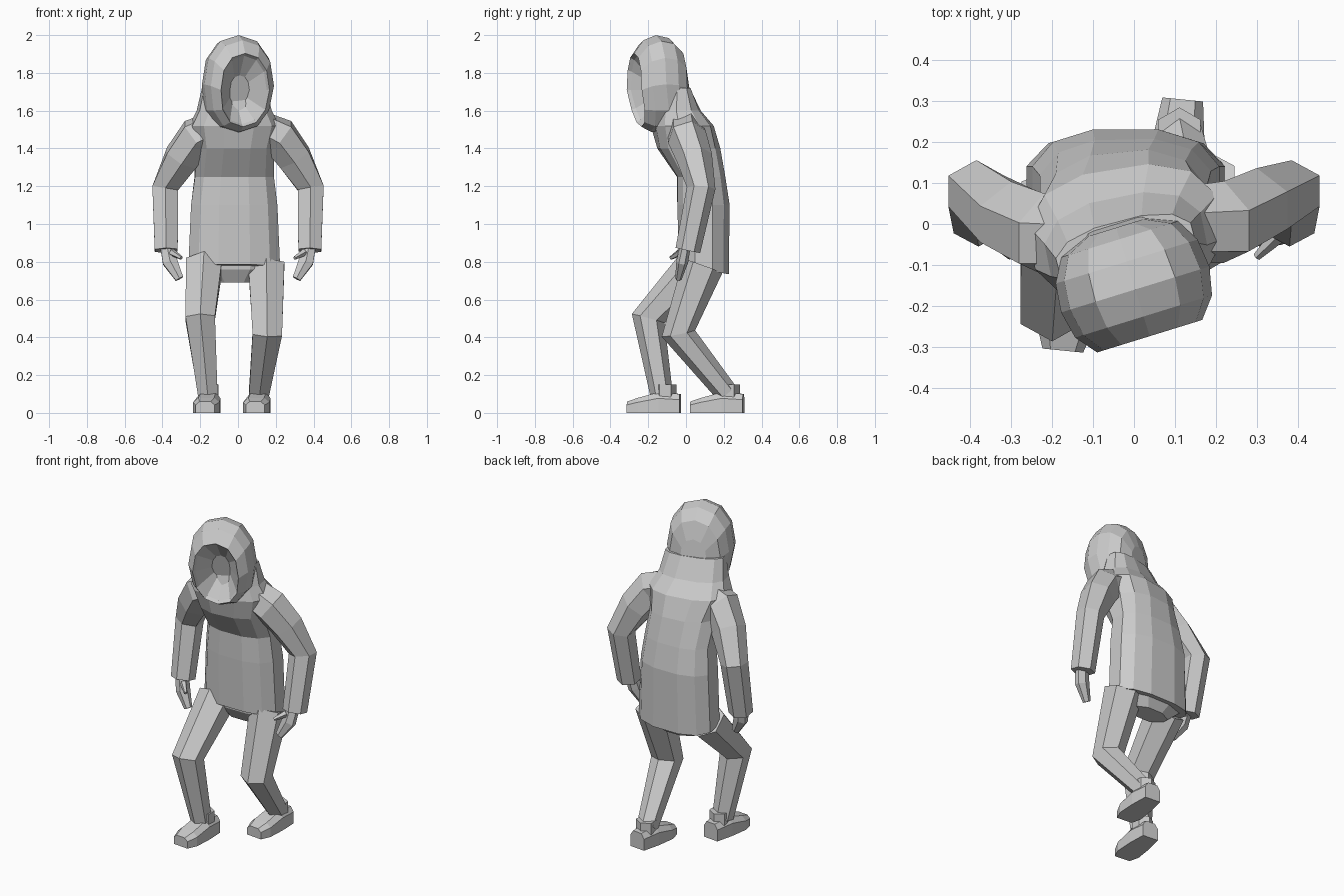
import bpy, bmesh
from math import sin, cos, pi, radians, copysign
from mathutils import Vector, Matrix

cube = bpy.data.objects.get("Cube")
if cube:
    bpy.data.objects.remove(cube)

tone = (.6, .6, .6, 1)
grey = bpy.data.materials.new("plain_grey")
grey.use_nodes = True
grey.diffuse_color = tone
grey.node_tree.nodes["Principled BSDF"].inputs["Base Color"].default_value = tone


def oval(count, power=1, turn=.5):
    """Unit oval; a power below one makes it boxier."""
    points = []
    for i in range(count):
        angle = 2 * pi * (i + turn) / count
        c, s = cos(angle), sin(angle)
        points.append((copysign(abs(c) ** power, c), copysign(abs(s) ** power, s)))
    return points


def loft(name, rings):
    """Skin a list of equal rings and cap both ends."""
    bm = bmesh.new()
    loops = [[bm.verts.new(point) for point in ring] for ring in rings]
    for lower, upper in zip(loops, loops[1:]):
        for i in range(len(lower)):
            bm.faces.new((lower[i - 1], lower[i], upper[i], upper[i - 1]))
    bm.faces.new(loops[0])
    bm.faces.new(loops[-1])
    bmesh.ops.recalc_face_normals(bm, faces=bm.faces)
    mesh = bpy.data.meshes.new(name)
    bm.to_mesh(mesh)
    bm.free()
    mesh.materials.append(grey)
    part = bpy.data.objects.new(name, mesh)
    bpy.context.collection.objects.link(part)


def limb(name, path, widths, depth_ratio=1, sides=6):
    """Tube along a path, each ring square to the path and as wide as given."""
    centres = [Vector(point) for point in path]
    rings = []
    for i, (centre, width) in enumerate(zip(centres, widths)):
        before = centres[max(i - 1, 0)]
        after = centres[min(i + 1, len(centres) - 1)]
        along = (after - before).normalized()
        across = (Vector((1, 0, 0)) - along * along.x).normalized()
        through = along.cross(across) * depth_ratio
        rings.append([centre + width * (across * x + through * y) for x, y in oval(sides)])
    loft(name, rings)


# Sweater body and cowl: height, front, back, half width; the chest twists as it rises
rings = []
for z, front, back, width in (
    (.76, -.04, .23, .25),
    (1.1, -.05, .235, .235),
    (1.25, -.05, .21, .215),
    (1.4, -.15, .18, .21),
    (1.52, -.18, .14, .24),
    (1.6, -.17, .07, .2),
    (1.72, -.14, .01, .175),
):
    twist = Matrix.Rotation(max(0, z - 1.2) / 2, 3, "Z")
    hem_slope = -.2 if z < 1 else 0
    depth = (back - front) / 2
    centre = Vector((-.02, front + depth, z))
    rings.append([centre + twist @ Vector((x * width, y * depth, hem_slope * y * depth))
                  for x, y in oval(12, .8)])
loft("sweater_body", rings)


# Hood: slices of a rounded shell from the rim to the back of the head
def hood_ring(degrees, size=1, sink=0):
    swell = cos(radians(degrees))
    depth = .15 * sin(radians(degrees)) + sink
    width = .19 * swell ** .5
    top = 1.75 + .25 * swell ** .7
    bottom = 1.75 - .27 * swell ** .2
    middle, half = (top + bottom) / 2, (top - bottom) / 2
    turn = Matrix.Rotation(.3, 3, "Z")
    return [turn @ Vector((x * width * size, depth + max(0, -z) * .04, middle + z * half * size))
            + Vector((0, -.15, 0)) for x, z in oval(12, .9, 0)]


hollow = [hood_ring(-60, .4, .1), hood_ring(-60, .93, .02)]
loft("hood", hollow + [hood_ring(angle) for angle in range(-60, 90, 28)])

# Sleeves, hands and thumbs, with the right shoulder pushed forward
for name, side in (("left", 1), ("right", -1)):
    push = side * .015

    def sided(*points):
        return [(x * side, y, z) for x, y, z in points]

    limb(name + "_sleeve",
         sided((.1, push - .02, 1.51), (.22, push - .01, 1.46), (.3, push + .03, 1.35),
               (.385, .08, 1.19), (.38, .01, .86)),
         (.1, .11, .1, .08, .07), .95)
    limb(name + "_hand",
         sided((.38, 0, .9), (.36, -.02, .8), (.31, -.04, .71)), (.04, .045, .025), .7)
    limb(name + "_thumb",
         sided((.35, -.03, .85), (.3, -.08, .82)), (.02, .01), sides=5)

# Trousers
limb("trouser_seat", [(-.02, .1, z) for z in (.84, .76, .69)], (.23, .22, .13), .5, 8)
leg_widths = (.11, .09, .06)
limb("right_trouser_leg", [(-.18, .06, .78), (-.2, -.2, .5), (-.16, -.13, .1)], leg_widths)
limb("left_trouser_leg", [(.15, .09, .78), (.155, -.04, .42), (.11, .22, .1)], leg_widths)


# Shoes, each with an ankle collar
def shoe(name, x, y, yaw):
    place = Matrix.Translation((x, y, 0)) @ Matrix.Rotation(yaw, 4, "Z")
    rings = []
    for along, width, top in ((-.14, .05, .06), (-.08, .07, .08), (.03, .065, .11), (.14, .05, .1)):
        half = [(width, 0), (width, top * .7), (width * .6, top)]
        outline = half + [(-across, z) for across, z in reversed(half)]
        rings.append([place @ Vector((across, along, z)) for across, z in outline])
    loft(name + "_shoe", rings)
    limb(name + "_ankle", [place @ Vector((0, .06, z)) for z in (.07, .15)], (.06, .06))


shoe("right", -.16, -.17, -.1)
shoe("left", .105, .165, -.1)
